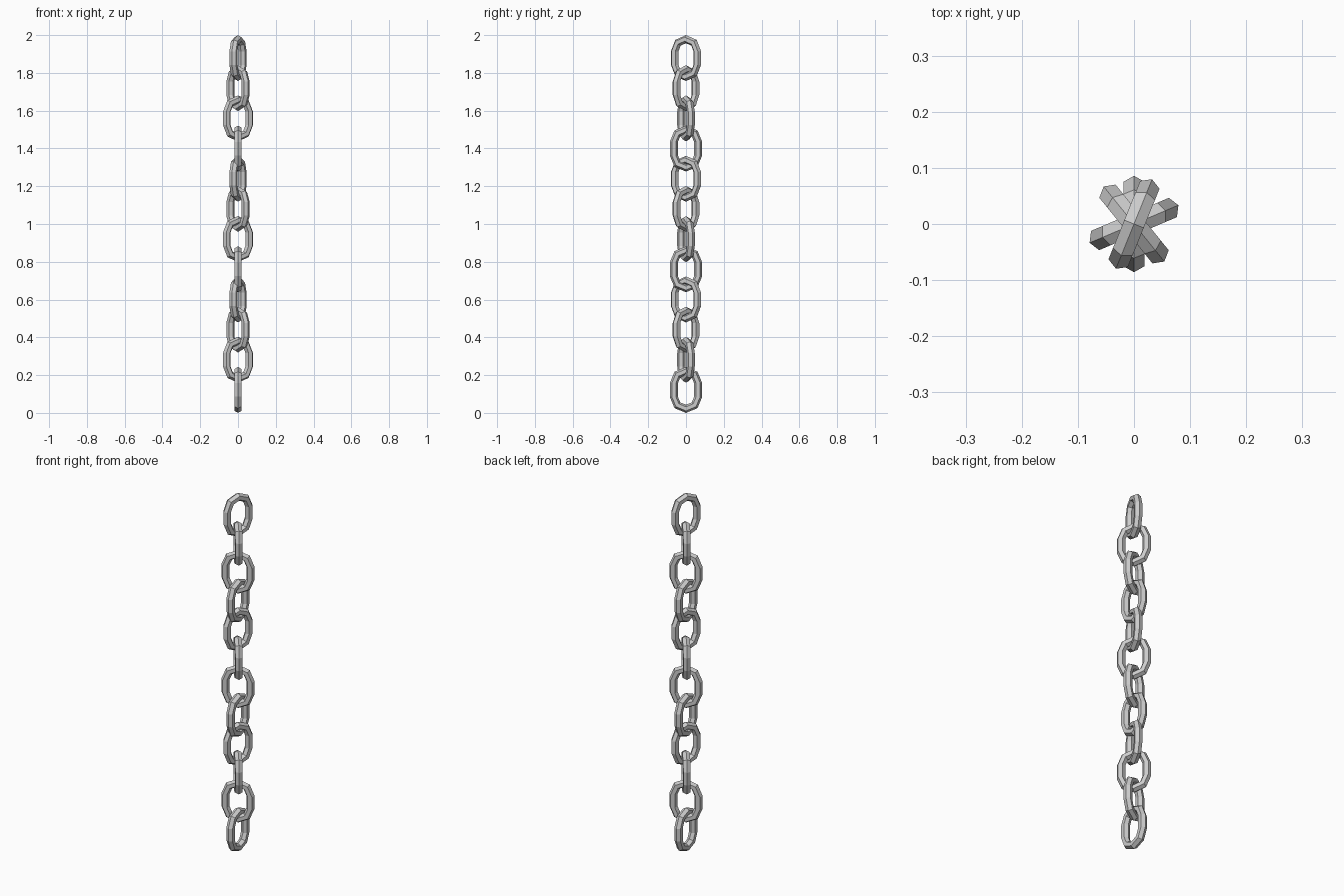
import bpy
import bmesh
from math import sin, cos, pi, radians

if "Cube" in bpy.data.objects:
    bpy.data.objects.remove(bpy.data.objects["Cube"])

COUNT = 12            # links in the chain
LENGTH = 0.243        # overall height of one link
HALF_WIDTH = 0.086    # outer half width of one link
TUBE = 0.0215         # radius of the hexagonal bar
ANGLES = (90, 23, 129, 68)   # turn of each link about z, repeating


def link_mesh():
    """Coarse hexagonal ring, pulled apart into two half rings with straight sides."""
    bm = bmesh.new()
    ring_r = HALF_WIDTH - TUBE
    offset = LENGTH / 2 - HALF_WIDTH
    stations = [(i * pi / 4, offset) for i in range(5)]
    stations += [(pi + i * pi / 4, -offset) for i in range(5)]
    rings = []
    for a, dz in stations:
        ring = []
        for j in range(6):
            t = j * pi / 3
            r = ring_r + TUBE * cos(t)
            ring.append(bm.verts.new((r * cos(a), TUBE * sin(t), r * sin(a) + dz)))
        rings.append(ring)
    for i, ring in enumerate(rings):
        nxt = rings[(i + 1) % len(rings)]
        for j in range(6):
            k = (j + 1) % 6
            bm.faces.new((ring[j], nxt[j], nxt[k], ring[k]))
    bmesh.ops.recalc_face_normals(bm, faces=bm.faces)
    mesh = bpy.data.meshes.new("chain_link")
    bm.to_mesh(mesh)
    bm.free()
    return mesh


# Hanging chain: identical links stacked and turned
mesh = link_mesh()
pitch = (2.0 - LENGTH) / (COUNT - 1)
for i in range(COUNT):
    link = bpy.data.objects.new(f"chain_link_{i + 1}", mesh)
    link.location.z = LENGTH / 2 + i * pitch
    link.rotation_euler.z = radians(ANGLES[i % 4])
    bpy.context.collection.objects.link(link)
